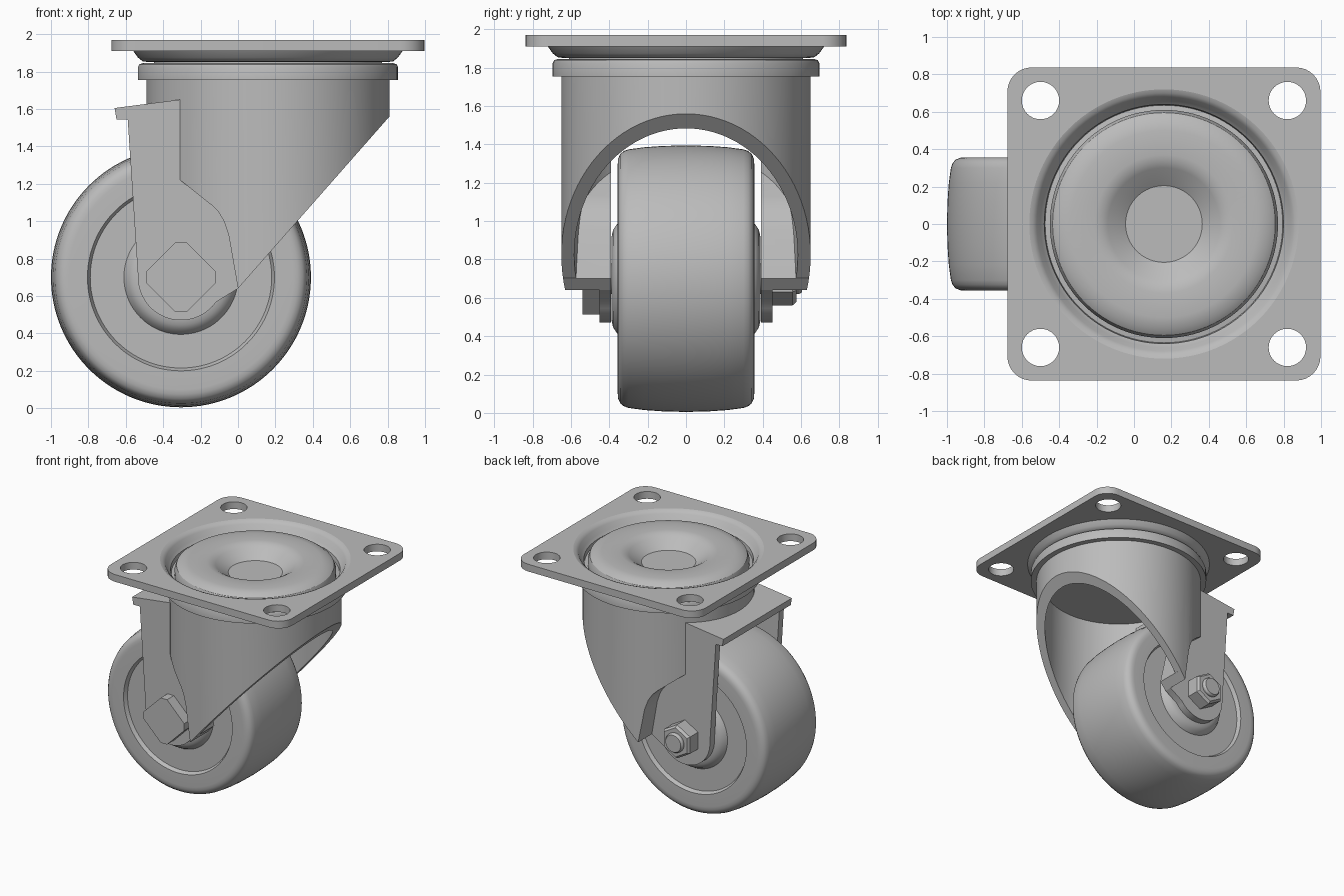
import bpy
import bmesh
from math import sin, cos, pi, radians

cube = bpy.data.objects.get("Cube")
if cube:
    bpy.data.objects.remove(cube, do_unlink=True)

steel = bpy.data.materials.new("plain_grey")
steel.use_nodes = True
steel.diffuse_color = (0.5, 0.5, 0.5, 1)
steel.node_tree.nodes["Principled BSDF"].inputs["Base Color"].default_value = (0.5, 0.5, 0.5, 1)

SWIVEL_X = 0.16             # vertical swivel axis
AXLE_X, AXLE_Z = -0.305, 0.70


def finish(name, bm):
    bmesh.ops.remove_doubles(bm, verts=bm.verts, dist=0.0001)
    bmesh.ops.recalc_face_normals(bm, faces=bm.faces)
    mesh = bpy.data.meshes.new(name)
    bm.to_mesh(mesh)
    bm.free()
    mesh.materials.append(steel)
    ob = bpy.data.objects.new(name, mesh)
    bpy.context.collection.objects.link(ob)
    return ob


def activate(ob):
    bpy.ops.object.select_all(action='DESELECT')
    ob.select_set(True)
    bpy.context.view_layer.objects.active = ob


def lathe(name, profile, axis='z', steps=96, phase=0.0, closed=True):
    """Spin (radius, height) points around the swivel (z) or axle (y) axis."""
    bm = bmesh.new()
    rings = []
    for i in range(steps):
        a = 2 * pi * i / steps + phase
        ring = []
        for r, t in profile:
            if axis == 'z':
                co = (SWIVEL_X + r * cos(a), r * sin(a), t)
            else:
                co = (AXLE_X + r * cos(a), t, AXLE_Z + r * sin(a))
            ring.append(bm.verts.new(co))
        rings.append(ring)
    n = len(profile)
    for i in range(steps):
        p, q = rings[i], rings[(i + 1) % steps]
        for j in range(n if closed else n - 1):
            k = (j + 1) % n
            if profile[j][0] == 0 and profile[k][0] == 0:
                continue
            bm.faces.new((p[j], p[k], q[k], q[j]))
    return finish(name, bm)


def prism(name, pts, lo, hi, axis='y'):
    """Extrude an outline along y (outline in x,z) or z (outline in x,y)."""
    bm = bmesh.new()
    ends = []
    for t in (lo, hi):
        ends.append([bm.verts.new((a, t, b) if axis == 'y' else (a, b, t)) for a, b in pts])
    bm.faces.new(ends[0])
    bm.faces.new(ends[1])
    for i in range(len(pts)):
        j = (i + 1) % len(pts)
        bm.faces.new((ends[0][i], ends[0][j], ends[1][j], ends[1][i]))
    return finish(name, bm)


def boolean(ob, tool, operation='DIFFERENCE'):
    activate(ob)
    mod = ob.modifiers.new("cut", 'BOOLEAN')
    mod.operation = operation
    mod.solver = 'EXACT'
    mod.object = tool
    bpy.ops.object.modifier_apply(modifier=mod.name)
    bpy.data.objects.remove(tool, do_unlink=True)


def arc(cx, cy, r, a0, a1, n):
    return [(cx + r * cos(radians(a0 + (a1 - a0) * i / n)),
             cy + r * sin(radians(a0 + (a1 - a0) * i / n))) for i in range(n + 1)]


# Mounting plate with rounded corners, four bolt holes and a round opening
half, corner = 0.837, 0.13
outline = []
for k, (sx, sy) in enumerate([(1, 1), (-1, 1), (-1, -1), (1, -1)]):
    outline += arc(SWIVEL_X + sx * (half - corner), sy * (half - corner), corner, 90 * k, 90 * k + 90, 8)
plate = prism("mounting_plate", outline, 1.91, 1.97, 'z')
for sx in (-1, 1):
    for sy in (-1, 1):
        hole = arc(SWIVEL_X + sx * 0.66, sy * 0.66, 0.1, 0, 348.75, 31)
        boolean(plate, prism("hole_cutter", hole, 1.8, 2.1, 'z'))
boolean(plate, lathe("opening_cutter", [(0, 1.8), (0.72, 1.8), (0.72, 2.1), (0, 2.1)]))

# Pressed lip of the plate, centre disc with dish, and swivel ring
lathe("plate_lip", [(0.72, 1.97), (0.70, 1.963), (0.68, 1.945), (0.66, 1.905), (0.64, 1.885),
                    (0.635, 1.85), (0.67, 1.855), (0.695, 1.875), (0.72, 1.91)])
lathe("centre_disc", [(0, 1.86), (0.205, 1.86), (0.30, 1.93), (0.33, 1.947), (0.37, 1.955),
                      (0.50, 1.955), (0.56, 1.945), (0.595, 1.92), (0.61, 1.88), (0.61, 1.845), (0, 1.845)])
lathe("swivel_ring", [(0, 1.70), (0.62, 1.70), (0.62, 1.755), (0.695, 1.755), (0.695, 1.825),
                      (0.688, 1.839), (0.67, 1.845), (0, 1.845)])

# Fork shell: a tube trimmed to the side silhouette
bend = [(-0.31, 1.22), (-0.14, 1.085), (-0.105, 1.05), (-0.075, 1.0), (-0.05, 0.925), (0, 0.64)]
shell = lathe("fork_shell", [(0.65, 0.5), (0.65, 1.76), (0.583, 1.76), (0.583, 0.5)])
keep = [(-0.31, 1.65), (-0.70, 1.60), (-0.70, 1.9), (0.90, 1.9), (0.90, 1.662)] + bend[::-1]
boolean(shell, prism("side_trim", keep, -1, 1), 'INTERSECT')
clearance = [(-0.32, 0.5), (-0.1, 0.5), (-0.1, 1.55), (-0.32, 1.55)]
boolean(shell, prism("wheel_clearance", clearance, -0.39, 0.39))

# Flat fork arms and the webs joining them to the shell
arm = [(-0.31, 1.65), (-0.60, 1.61), (-0.59, 1.55)]
arm += arc(AXLE_X, AXLE_Z, 0.23, 178, 325, 20) + bend[::-1]
web = bend + [(0.055, 0.702), (0.0, 0.95), (-0.03, 1.03), (-0.07, 1.09), (-0.11, 1.13), (-0.29, 1.27)]
for side, label in ((-1, "right"), (1, "left")):
    lo, hi = sorted((side * 0.39, side * 0.45))
    prism("fork_arm_" + label, arm, lo, hi)
    lo, hi = sorted((side * 0.39, side * 0.8))
    strip = prism("fork_web_" + label, web, lo, hi)
    boolean(strip, lathe("shell_solid", [(0, 0.4), (0.649, 0.4), (0.649, 1.7), (0, 1.7)]), 'INTERSECT')

# Bridge over the wheel with a small overhanging lip
prism("fork_bridge", [(-0.66, 1.605), (-0.31, 1.65), (-0.31, 1.585), (-0.59, 1.545), (-0.65, 1.545)], -0.45, 0.45)

# Wheel: crowned tread, recessed side disc and raised hub
side_profile = [(0.695, 0), (0.692, 0.12), (0.685, 0.22), (0.674, 0.30), (0.665, 0.325), (0.65, 0.343),
                (0.625, 0.354), (0.60, 0.356), (0.50, 0.356), (0.485, 0.325), (0.305, 0.325),
                (0.285, 0.36), (0.255, 0.38), (0.22, 0.388), (0, 0.388)]
lathe("wheel", [(r, -y) for r, y in side_profile[::-1]] + side_profile[1:], 'y', 128, closed=False)

# Axle bolt with a square clipped head and a hexagonal nut
lathe("axle_bolt", [(0, -0.46), (0.08, -0.46), (0.08, 0.59), (0.07, 0.605), (0, 0.605)], 'y', 32)
head = []
for k in range(4):
    head += arc(AXLE_X, AXLE_Z, 0.189, 90 * k - 9, 90 * k + 9, 1)
prism("bolt_head", head, -0.54, -0.45)
lathe("axle_nut", [(0, 0.45), (0.14, 0.45), (0.14, 0.555), (0.122, 0.575), (0, 0.575)], 'y', 6, pi / 6)

# Smooth rounded surfaces while keeping folds sharp
for ob in list(bpy.context.collection.objects):
    if ob.type == 'MESH' and steel.name in ob.data.materials:
        activate(ob)
        bpy.ops.object.shade_smooth_by_angle(angle=radians(32))
